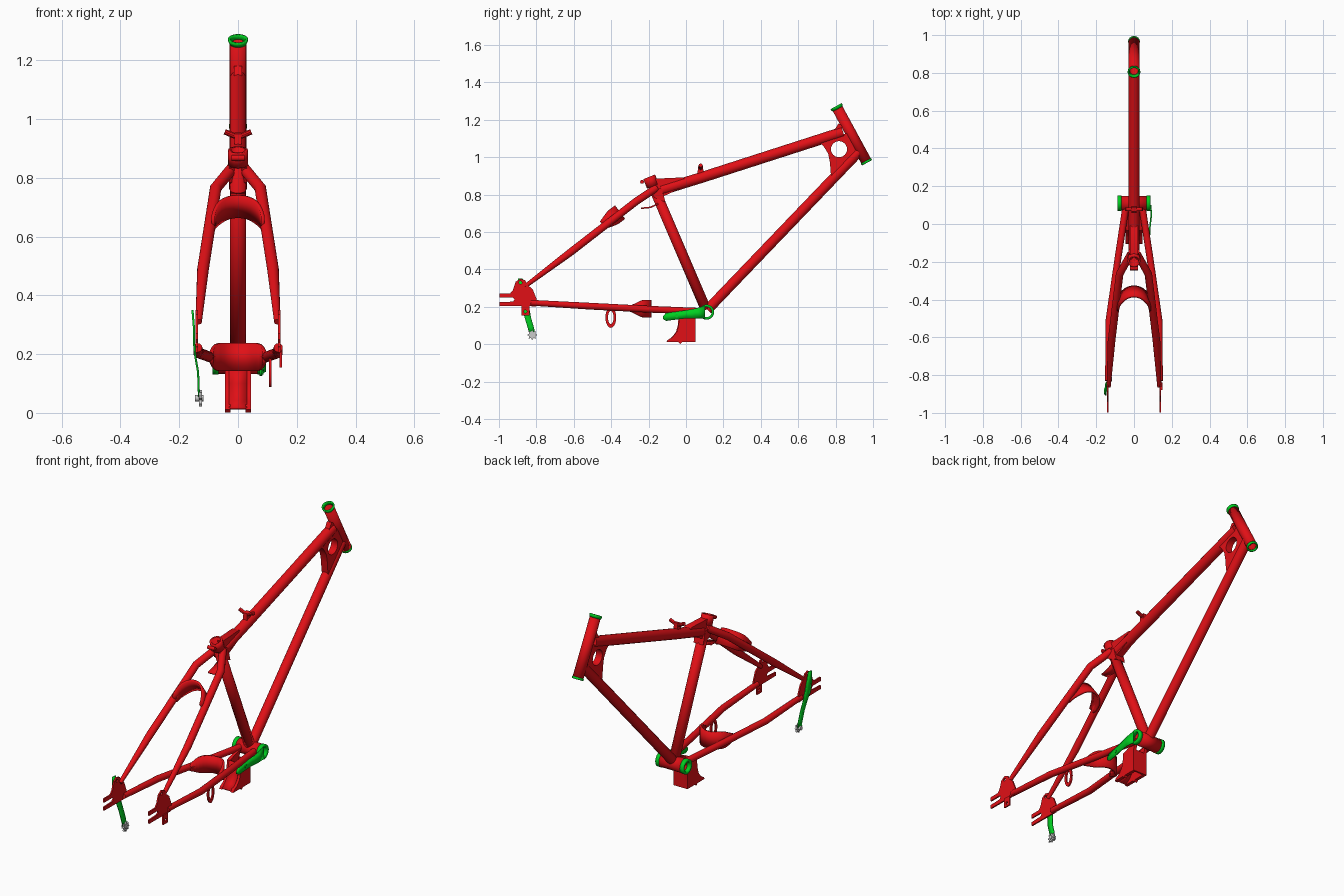
import bpy, bmesh, math
from mathutils import Matrix, Vector

if "Cube" in bpy.data.objects:
    bpy.data.objects.remove(bpy.data.objects["Cube"])


def material(name, color):
    m = bpy.data.materials.new(name)
    m.diffuse_color = color
    m.use_nodes = True
    m.node_tree.nodes["Principled BSDF"].inputs["Base Color"].default_value = m.diffuse_color
    return m


RED = material("red_paint", (0.75, 0.005, 0.008, 1))
GREEN = material("green_metal", (0.0, 0.62, 0.015, 1))


def finish(ob, mat, smooth=True):
    bpy.ops.object.select_all(action='DESELECT')
    bpy.context.view_layer.objects.active = ob
    ob.select_set(True)
    if ob.type == 'CURVE':
        bpy.ops.object.convert(target='MESH')
        ob = bpy.context.object
    if mat:
        ob.data.materials.append(mat)
    if smooth:
        bpy.ops.object.shade_smooth_by_angle(angle=math.radians(35))
    return ob


def tube(name, pts, r, mat=RED, radii=None, wall=0, cyclic=False, res=6):
    """Round tube along a path; wall > 0 leaves the ends open."""
    cu = bpy.data.curves.new(name, 'CURVE')
    cu.dimensions = '3D'
    cu.bevel_depth = r
    cu.bevel_resolution = res
    cu.use_fill_caps = not wall and not cyclic
    sp = cu.splines.new('POLY')
    sp.points.add(len(pts) - 1)
    sp.use_cyclic_u = cyclic
    for i, p in enumerate(pts):
        sp.points[i].co = (*p, 1)
        sp.points[i].radius = radii[i] if radii else 1
    ob = bpy.data.objects.new(name, cu)
    bpy.context.collection.objects.link(ob)
    ob = finish(ob, mat)
    if wall:
        s = ob.modifiers.new("wall", 'SOLIDIFY')
        s.thickness, s.offset = wall, -1
    return ob


def circle(cy, cz, ry, rz=None, n=24):
    rz = rz or ry
    return [(cy + ry * math.cos(2 * math.pi * i / n), cz + rz * math.sin(2 * math.pi * i / n)) for i in range(n)]


def plate(name, loops, x, half, mat=RED):
    """Flat plate from outlines in (y, z); extra loops are holes."""
    cu = bpy.data.curves.new(name, 'CURVE')
    cu.dimensions = '2D'
    cu.fill_mode = 'BOTH'
    cu.extrude = half
    for loop in loops:
        sp = cu.splines.new('POLY')
        sp.points.add(len(loop) - 1)
        sp.use_cyclic_u = True
        for p, co in zip(sp.points, loop):
            p.co = (*co, 0, 1)
    ob = bpy.data.objects.new(name, cu)
    bpy.context.collection.objects.link(ob)
    ob.matrix_world = Matrix(((0, 0, 1, x), (1, 0, 0, 0), (0, 1, 0, 0), (0, 0, 0, 1)))
    return finish(ob, mat)


def strip(name, rows, thick, mat=RED):
    """Bent sheet: each row is a pair of edge points."""
    bm = bmesh.new()
    vs = [[bm.verts.new(p) for p in row] for row in rows]
    for a, b in zip(vs, vs[1:]):
        bm.faces.new((a[0], a[1], b[1], b[0]))
    me = bpy.data.meshes.new(name)
    bm.to_mesh(me)
    bm.free()
    ob = bpy.data.objects.new(name, me)
    bpy.context.collection.objects.link(ob)
    s = ob.modifiers.new("thickness", 'SOLIDIFY')
    s.thickness, s.offset = thick, 0
    return finish(ob, mat)


def arch(name, d, n, origin, half_w, depth, width, end_width):
    """Curved bridge sheet between the stays."""
    d, n, origin = Vector(d), Vector(n), Vector(origin)
    rows = []
    for i in range(17):
        a = math.pi * i / 16
        w = end_width + (width - end_width) * min(1, 1.6 * math.sin(a))
        c = origin + Vector((half_w * math.cos(a), 0, 0)) + d * depth * math.sin(a)
        rows.append((c - n * w / 2, c + n * w / 2))
    return strip(name, rows, 0.012)


# Head tube with flared cups
top, bot = Vector((0, 0.805, 1.27)), Vector((0, 0.967, 0.972))
ax = (top - bot).normalized()
tube("head_tube", [bot + ax * 0.006, top - ax * 0.01], 0.029, wall=0.006)
tube("head_cup_top", [top - ax * 0.014, top - ax * 0.004, top + ax * 0.004], 0.034, GREEN, [0.88, 1, 1], wall=0.008)
tube("head_cup_bottom", [bot - ax * 0.002, bot + ax * 0.01], 0.031, GREEN, wall=0.008)

# Main triangle
tube("top_tube", [(0, -0.13, 0.825), (0, 0.0, 0.866), (0, 0.075, 0.889), (0, 0.84, 1.135)], 0.029)
tube("down_tube", [(0, 0.115, 0.185), (0, 0.925, 1.03)], 0.027)
tube("seat_tube", [(0, 0.107, 0.185), (0, -0.197, 0.895)], 0.028, wall=0.005)

# Seat clamp, its bolt lug, and the gussets around the seat tube
tube("seat_clamp", [(0, -0.177, 0.845), (0, -0.197, 0.895)], 0.034, wall=0.009)
tube("clamp_bolt", [(-0.022, -0.235, 0.868), (0.022, -0.235, 0.868)], 0.01)
plate("seat_gusset", [[(-0.17, 0.885), (-0.02, 0.892), (0.02, 0.872), (-0.03, 0.835), (-0.09, 0.805), (-0.135, 0.785)]], 0, 0.02)
plate("seat_yoke", [[(-0.20, 0.835), (-0.13, 0.835), (-0.11, 0.76), (-0.17, 0.785)]], 0, 0.03)
strip("fender_tab", [[(-0.02, -0.24, 0.727), (0.02, -0.24, 0.727)],
                     [(-0.025, -0.19, 0.732), (0.025, -0.19, 0.732)],
                     [(-0.025, -0.14, 0.755), (0.025, -0.14, 0.755)]], 0.008)

# Head gusset with its round window
plate("head_gusset", [[(0.70, 1.09), (0.735, 1.06), (0.76, 1.02), (0.77, 0.97), (0.773, 0.92), (0.785, 0.875),
                       (0.92, 1.01), (0.87, 1.13)], circle(0.818, 1.043, 0.043)], 0, 0.02)

# Cable guides on the top tube
plate("head_cable_stop", [[(0.79, 1.14), (0.815, 1.18), (0.835, 1.17), (0.835, 1.14)]], 0, 0.014)
plate("cable_guide_post", [[(0.06, 0.90), (0.065, 0.95), (0.09, 0.955), (0.095, 0.91)]], 0, 0.012)
tube("cable_guide_wing", [(-0.045, 0.078, 0.957), (-0.022, 0.078, 0.947), (0, 0.078, 0.938),
                          (0.022, 0.078, 0.947), (0.045, 0.078, 0.957)], 0.010, res=3)

# Bottom bracket
tube("bottom_bracket", [(-0.068, 0.11, 0.172), (0.068, 0.11, 0.172)], 0.039, wall=0.008)
for s, side in ((-1, "left"), (1, "right")):
    tube("bracket_cap_" + side, [(s * 0.066, 0.11, 0.172), (s * 0.087, 0.11, 0.172)], 0.041, GREEN, wall=0.014)

# Guide arm beside the bottom bracket
arm = [(0.088, 0.10, 0.172, 0.033), (0.092, 0.05, 0.165, 0.026), (0.086, 0.0, 0.16, 0.022),
       (0.08, -0.06, 0.152, 0.021), (0.078, -0.105, 0.146, 0.021), (0.078, -0.122, 0.142, 0.008)]
strip("guide_arm", [[(x, y, z - h), (x, y, z + h)] for x, y, z, h in arm], 0.008, GREEN)
tube("guide_arm_bolt", [(0.07, -0.05, 0.152), (0.088, -0.05, 0.152)], 0.009, GREEN)

# Mounting box under the frame
side_shape = [(-0.105, 0.012), (-0.095, 0.025), (-0.07, 0.04), (-0.05, 0.065), (-0.04, 0.10), (-0.035, 0.15),
              (0.06, 0.18), (0.05, 0.14), (0.05, 0.012), (-0.02, 0.012), (-0.03, 0.002), (-0.04, 0.012)]
for s, side in ((-1, "left"), (1, "right")):
    plate("mount_side_" + side, [side_shape], s * 0.035, 0.009)
plate("mount_back_wall", [[(0.04, 0.012), (0.05, 0.012), (0.05, 0.14), (0.04, 0.14)]], 0, 0.035)
strip("mount_front_wall", [[(-0.03, y, z), (0.03, y, z)] for y, z in
                           ((-0.10, 0.015), (-0.07, 0.038), (-0.05, 0.065), (-0.04, 0.10), (-0.035, 0.15))], 0.008)

# Stays, dropouts
drop = [(-0.998, 0.272), (-0.94, 0.272), (-0.925, 0.29), (-0.91, 0.335), (-0.885, 0.35), (-0.86, 0.342),
        (-0.845, 0.315), (-0.82, 0.295), (-0.80, 0.245), (-0.803, 0.203), (-0.998, 0.205), (-0.998, 0.225),
        (-0.925, 0.228), (-0.915, 0.24), (-0.925, 0.25), (-0.998, 0.25)]
for s, side in ((-1, "left"), (1, "right")):
    tube("seat_stay_" + side, [(s * 0.134, -0.86, 0.31), (s * 0.119, -0.62, 0.49), (s * 0.076, -0.265, 0.765),
                               (s * 0.018, -0.16, 0.835)], 0.02, radii=[0.55, 1, 1, 1])
    tube("chain_stay_" + side, [(s * 0.045, 0.08, 0.176), (s * 0.086, -0.19, 0.187), (s * 0.134, -0.52, 0.204),
                                (s * 0.137, -0.83, 0.222)], 0.018, radii=[1, 1, 1, 0.85])
    plate("dropout_" + side, [drop, circle(-0.885, 0.33, 0.008, n=12)], s * 0.14, 0.004)

# Bridges between the stays
arch("seat_stay_bridge", (0, 0.8, 0.6), (0, -0.6, 0.8), (0, -0.445, 0.637), 0.085, 0.11, 0.09, 0.05)
arch("chain_stay_bridge", (0, 1, 0), (0, 0, 1), (0, -0.3, 0.19), 0.09, 0.11, 0.095, 0.03)

# Right dropout tab and chain ring loop
plate("dropout_tab", [[(-0.88, 0.21), (-0.88, 0.155), (-0.838, 0.155), (-0.838, 0.21)],
                      circle(-0.859, 0.175, 0.008, n=12)], 0.146, 0.004)
plate("chain_loop", [circle(-0.402, 0.143, 0.029, 0.055), circle(-0.402, 0.143, 0.015, 0.035)], 0.11, 0.004)

# Left hanger with its roller
hanger = [(-0.155, -0.885, 0.35, 0.012), (-0.150, -0.885, 0.29, 0.022), (-0.149, -0.87, 0.23, 0.024),
          (-0.145, -0.855, 0.19, 0.018), (-0.136, -0.845, 0.14, 0.017), (-0.134, -0.83, 0.09, 0.017),
          (-0.133, -0.822, 0.055, 0.015)]
strip("hanger", [[(x, y - h, z), (x, y + h, z)] for x, y, z, h in hanger], 0.007, GREEN)
star = [(-0.822 + r * math.cos(math.pi * i / 8), 0.05 + r * math.sin(math.pi * i / 8))
        for i, r in enumerate([0.028, 0.018] * 8)]
plate("hanger_roller", [star], -0.127, 0.005, None)
tube("roller_axle", [(-0.146, -0.822, 0.05), (-0.117, -0.822, 0.05)], 0.011, None)
